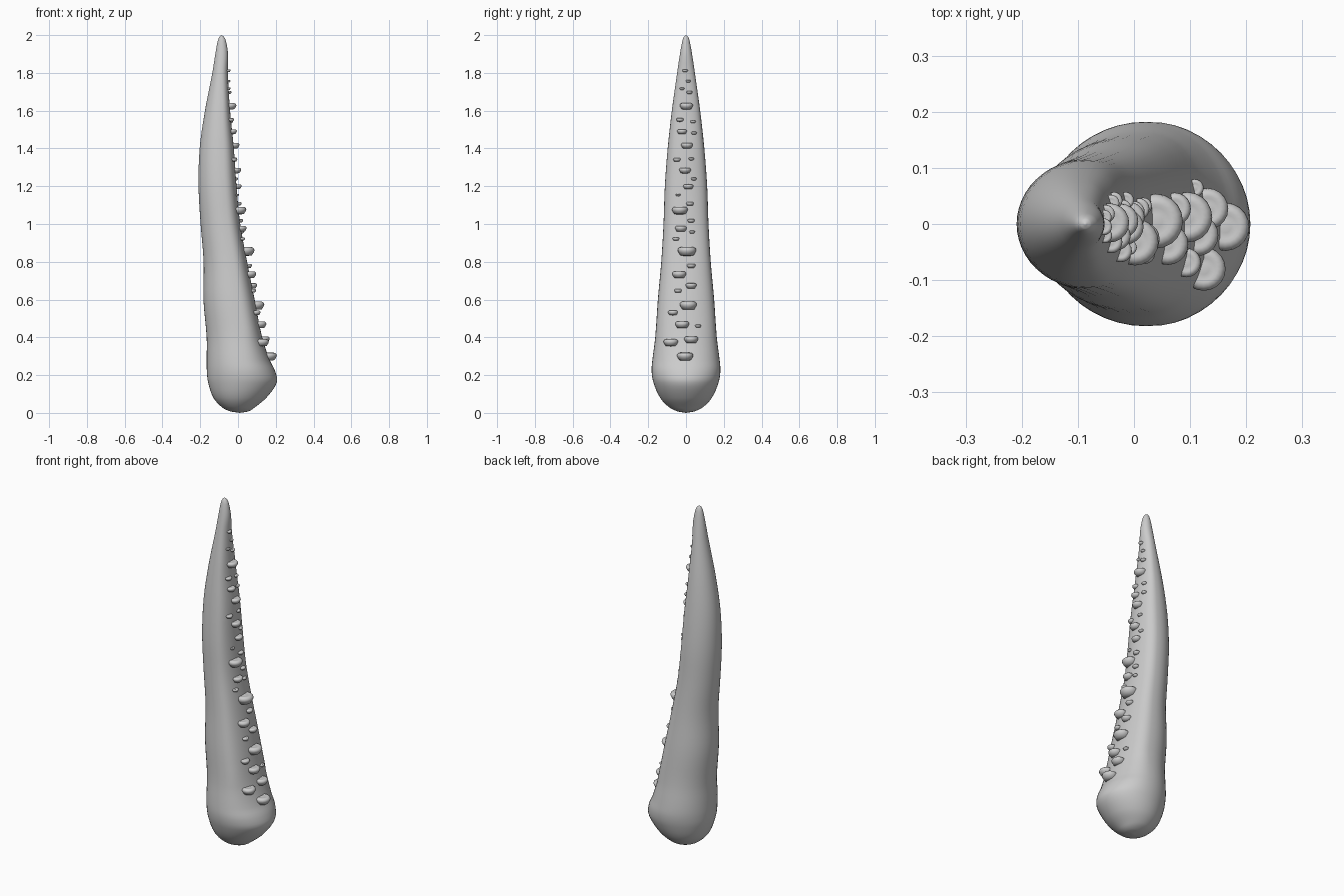
import bpy, bmesh, math
from mathutils import Vector
from mathutils.bvhtree import BVHTree

if "Cube" in bpy.data.objects:
    bpy.data.objects.remove(bpy.data.objects["Cube"])

# Outline rows: height, left x, right x, half width in y
ROWS = [
    (0.0, 0.01, 0.01, 0.0), (0.008, -0.04, 0.055, 0.045), (0.03, -0.085, 0.09, 0.09),
    (0.08, -0.13, 0.15, 0.137), (0.16, -0.158, 0.205, 0.172), (0.22, -0.165, 0.197, 0.182),
    (0.28, -0.166, 0.168, 0.178), (0.4, -0.166, 0.128, 0.163), (0.6, -0.183, 0.088, 0.149),
    (0.8, -0.182, 0.048, 0.131), (1.0, -0.198, 0.012, 0.119), (1.2, -0.209, -0.008, 0.112),
    (1.4, -0.203, -0.022, 0.097), (1.6, -0.175, -0.042, 0.075), (1.8, -0.136, -0.054, 0.047),
    (1.9, -0.12, -0.053, 0.032), (1.97, -0.107, -0.064, 0.019), (1.993, -0.097, -0.076, 0.01),
    (2.0, -0.087, -0.087, 0.0)]

# Suckers: y, z, radius
SUCKERS = [
    (-.005, .294, .043), (-.08, .368, .039), (.027, .384, .037), (-.02, .463, .037),
    (.064, .458, .016), (-.069, .527, .026), (.012, .564, .045), (-.042, .644, .02),
    (.027, .67, .029), (-.036, .728, .037), (.027, .776, .023), (.005, .85, .049),
    (-.027, .972, .031), (.032, .956, .015), (-.053, .919, .018), (-.032, 1.067, .042),
    (.021, 1.105, .02), (.027, 1.015, .019), (-.042, 1.152, .013), (.012, 1.195, .027),
    (-.005, 1.28, .031), (-.048, 1.338, .02), (.028, 1.343, .015), (.042, 1.237, .015),
    (.005, 1.412, .031), (-.021, 1.486, .026), (.042, 1.48, .015), (-.032, 1.549, .02),
    (.037, 1.54, .015), (.002, 1.62, .035), (.018, 1.695, .016), (-.021, 1.715, .013),
    (.012, 1.755, .013), (-.005, 1.81, .015)]


def smooth_rows(rows, steps):
    """Catmull-Rom interpolation of the outline rows."""
    out = []
    for i in range(len(rows) - 1):
        a, b, c, d = (rows[min(max(i + k, 0), len(rows) - 1)] for k in (-1, 0, 1, 2))
        for s in range(steps):
            t = s / steps
            row = []
            for k in range(4):
                h = c[0] - b[0]
                m0 = (c[k] - a[k]) / max(c[0] - a[0], 1e-6) * h
                m1 = (d[k] - b[k]) / max(d[0] - b[0], 1e-6) * h
                row.append((2*t**3 - 3*t**2 + 1) * b[k] + (t**3 - 2*t**2 + t) * m0
                           + (-2*t**3 + 3*t**2) * c[k] + (t**3 - t**2) * m1)
            out.append(row)
    return out[1:]


def skin(bm, rings, start, end):
    """Join rings of points into a closed surface with a pole at each end."""
    loops = [[bm.verts.new(p) for p in ring] for ring in rings]
    n = len(loops[0])
    for lo, hi in zip(loops, loops[1:]):
        for i in range(n):
            j = (i + 1) % n
            bm.faces.new((lo[i], lo[j], hi[j], hi[i]))
    for loop, pole in ((loops[0], start), (loops[-1], end)):
        tip = bm.verts.new(pole)
        for i in range(n):
            bm.faces.new((loop[i], loop[(i + 1) % n], tip))


def finish(bm, name):
    bmesh.ops.recalc_face_normals(bm, faces=bm.faces)
    mesh = bpy.data.meshes.new(name)
    bm.to_mesh(mesh)
    for poly in mesh.polygons:
        poly.use_smooth = True
    obj = bpy.data.objects.new(name, mesh)
    bpy.context.collection.objects.link(obj)
    return obj


# Tapering arm: round back, flattened sucker side
rings = []
for z, left, right, half in smooth_rows(ROWS, 4):
    flat = min(max((z - 0.15) / 0.3, 0), 1) * min(max((1.95 - z) / 0.3, 0), 1)
    mid = left + (right - left) * (0.5 + 0.08 * flat)
    ring = []
    for i in range(48):
        a = math.tau * i / 48
        c, s = math.cos(a), math.sin(a)
        x = mid + (right - mid) * c ** (1 - 0.35 * flat) if c > 0 else mid + (mid - left) * c
        ring.append((x, half * s, z))
    rings.append(ring)
bm = bmesh.new()
skin(bm, rings, (ROWS[0][1], 0, 0), (ROWS[-1][1], 0, 2))
arm_tree = BVHTree.FromBMesh(bm)
finish(bm, "tentacle_arm")

# Suckers: domed discs with a shallow dimple, seated on the flat side
PROFILE = [(0.7, -0.35), (0.92, 0.0), (1.0, 0.2), (0.95, 0.4), (0.8, 0.53),
           (0.62, 0.57), (0.5, 0.52), (0.25, 0.55)]
bm = bmesh.new()
for y, z, r in SUCKERS:
    hit, normal, _, _ = arm_tree.ray_cast(Vector((1, y, z)), Vector((-1, 0, 0)))
    if hit is None:
        continue
    if normal.x < 0:
        normal = -normal
    rot = normal.to_track_quat('Z', 'Y')

    def place(x, y, h):
        return hit + rot @ Vector((x, y, h)) * r

    skin(bm, [[place(p * math.cos(math.tau * i / 20), p * math.sin(math.tau * i / 20), h)
               for i in range(20)] for p, h in PROFILE],
         place(0, 0, -0.4), place(0, 0, 0.58))
finish(bm, "suckers")
